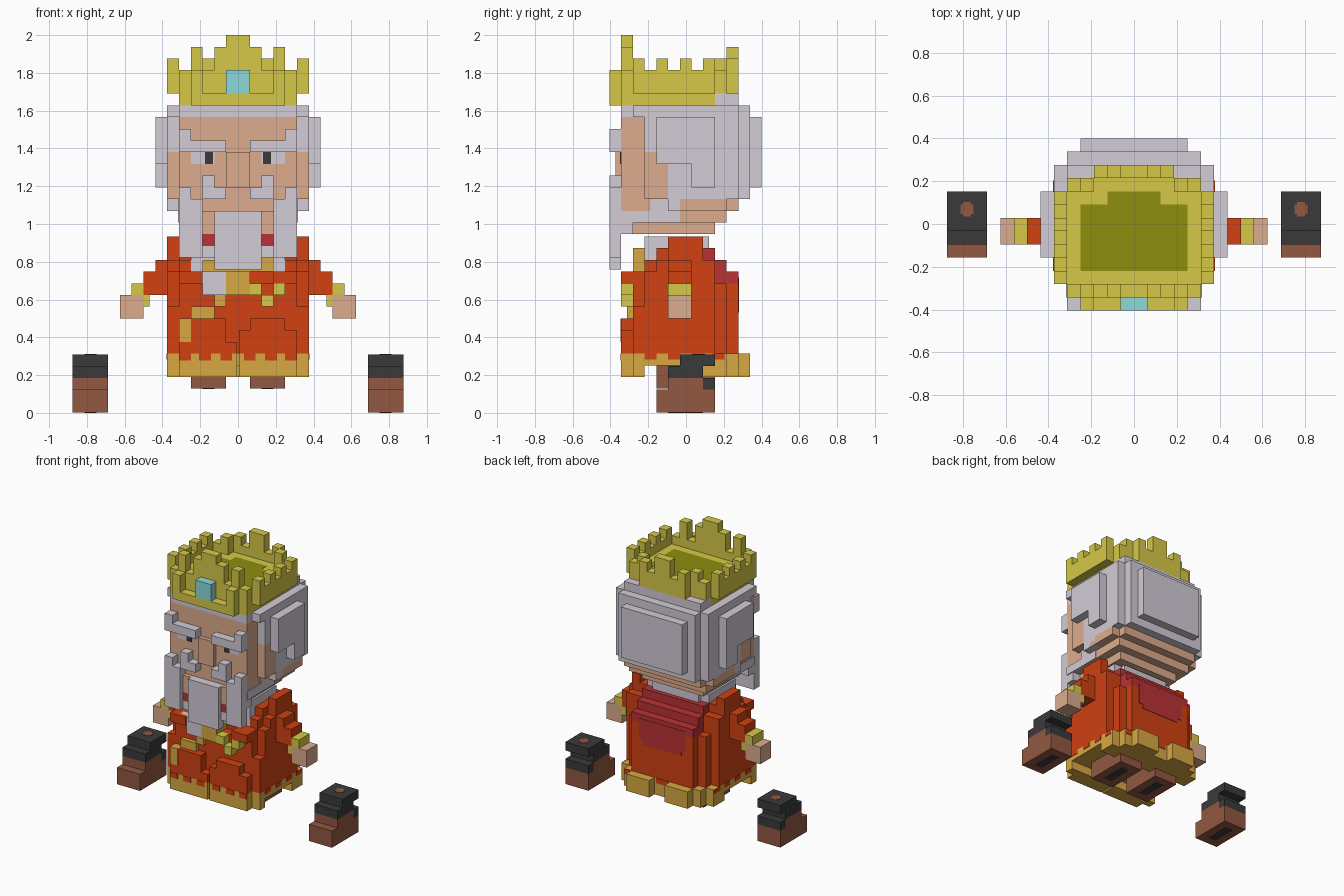
import bpy, bmesh
from mathutils import Vector

if "Cube" in bpy.data.objects:
    bpy.data.objects.remove(bpy.data.objects["Cube"])

VX, V = 0.0625, 0.062       # block size across, and in depth and height
Y0 = -0.405                 # front-most block plane
BODY, HEAD = 0.004, 0.016   # height offsets of the two groups


def srgb(c):
    return tuple((v / 255 / 12.92) if v / 255 < 0.04 else ((v / 255 + 0.055) / 1.055) ** 2.4 for v in c) + (1,)


def material(name, rgb):
    m = bpy.data.materials.new(name)
    m.use_nodes = True
    m.diffuse_color = srgb(rgb)
    m.node_tree.nodes["Principled BSDF"].inputs["Base Color"].default_value = m.diffuse_color
    return m


YELLOW = material("crown_yellow", (214, 201, 72))
OLIVE = material("olive", (142, 142, 16))
GEM = material("gem_blue", (141, 217, 217))
GREY = material("hair_grey", (211, 204, 214))
SKIN = material("skin", (220, 172, 141))
RED = material("robe_red", (209, 65, 18))
CRIMSON = material("cape_crimson", (186, 50, 54))
GOLD = material("trim_gold", (216, 169, 66))
BLACK = material("black", (58, 58, 58))
BROWN = material("boot_brown", (146, 88, 66))


def part(name, mat, boxes, dz=BODY, mirror=False):
    """Blocks (x0, x1, y0, y1, z0, z1) in block units, optionally mirrored in x."""
    bm = bmesh.new()
    for x0, x1, y0, y1, z0, z1 in boxes:
        spans = [(x0, x1), (-x1, -x0)] if mirror else [(x0, x1)]
        for a, b in spans:
            for v in bmesh.ops.create_cube(bm, size=1)["verts"]:
                v.co = Vector((((a + b) / 2 + v.co.x * (b - a)) * VX,
                               ((y0 + y1) / 2 + v.co.y * (y1 - y0)) * V + Y0,
                               ((z0 + z1) / 2 + v.co.z * (z1 - z0)) * V + dz))
    me = bpy.data.meshes.new(name)
    bm.to_mesh(me)
    bm.free()
    me.materials.append(mat)
    bpy.context.collection.objects.link(bpy.data.objects.new(name, me))


# Crown: stepped ring wall, floor and teeth
part("crown_band", YELLOW, [(-5, 5, 1, 2, 26, 29), (-4, 4, 0, 1, 26, 27), (-5, 5, 2, 9, 26, 28),
                            (-3, 3, 9, 10, 27, 28), (-3, 3, 10, 11, 27, 29)], HEAD)
part("crown_sides", YELLOW, [(5, 6, 2, 9, 27, 29), (3, 5, 9, 10, 27, 29), (3, 4, 0, 1, 27, 29)], HEAD, True)
part("crown_teeth_side", YELLOW, [(5, 6, y, y + 1, 29, 30) for y in (2, 4, 6, 8)], HEAD, True)
part("crown_teeth", YELLOW, [(0, 1, 1, 2, 29, 32), (1, 2, 1, 2, 29, 31), (3, 4, 1, 2, 29, 31),
                             (3, 4, 9, 10, 29, 30), (2, 3, 10, 11, 29, 30), (0, 1, 10, 11, 29, 31)], HEAD, True)
part("crown_lining", OLIVE, [(-4, 4, 3, 8, 27.9, 28.04), (-2, 2, 8, 9, 27.9, 28.04)], HEAD)
part("crown_gem", GEM, [(-1, 1, 0, 1, 27, 29)], HEAD)

# Head: skin
part("face", SKIN, [(-5, 5, 1, 10, 16, 25), (-1, 1, 0.5, 1, 19, 22), (-5, 5, 6, 11, 17, 18),
                    (-4, 4, 6, 10, 16, 17), (-4, 4, 2, 9, 15, 16)], HEAD)
part("cheeks", SKIN, [(5, 6, 3, 5, 18, 22), (5, 6, 6, 10, 17, 18)], HEAD, True)

# Head: hair
part("hair_back", GREY, [(-5, 5, 1, 2, 25, 26), (-6, 6, 2, 11, 25, 26), (-5, 5, 10, 12, 18, 26),
                         (-4, 4, 12, 13, 19, 25), (-5, 5, 9, 11, 26, 27)], HEAD)
part("hair_sides", GREY, [(5, 6, 3, 11, 22, 25), (5, 6, 7, 11, 18, 22), (6, 7, 4, 9, 21, 25),
                          (6, 7, 7, 9, 19, 21), (5, 6, 5, 7, 17, 22), (4.5, 5.1, 3.5, 6, 17, 18)], HEAD, True)

# Eyebrows, eyes and mouth
part("eyebrows", GREY, [(4, 5, 0, 1, 23, 24), (1, 5, 0, 1, 22, 23)], HEAD, True)
part("eye_whites", GREY, [(2, 4, 0.94, 1.1, 21, 22)], HEAD, True)
part("pupils", BLACK, [(2.1, 2.8, 0.88, 1.1, 21, 22)], HEAD, True)
part("mouth", CRIMSON, [(2, 3, 0.5, 1, 14, 15)], HEAD, True)
part("mouth_skin", SKIN, [(2, 3, 0.5, 1, 15, 17)], HEAD, True)

# Beard
part("moustache", GREY, [(2, 3, 0, 1, 19, 20), (1, 3, 0, 1, 18, 19), (3, 5, 0, 1, 13, 18),
                         (4, 5, 0, 1, 18, 19), (3, 5, 1, 2, 15, 17), (4.5, 5.1, 1, 6, 16, 17)], HEAD, True)
part("chin_beard", GREY, [(-2, 2, 0, 1, 12, 17), (-3, 3, 0.5, 1, 13, 14)], HEAD)
part("beard_tail", GREY, [(-4, -1, 1.2, 2.1, 11, 12), (-3, -1, 1.2, 2.1, 10, 11)])
part("neck_cloth", GREY, [(-4, 4, 3, 8, 12, 15), (-3, 3, 8, 8.5, 13.9, 15)])

# Robe
part("robe", RED, [(-5, 5, 2, 10, 5, 11), (-4, 4, 10, 11, 5, 11), (-6, 6, 3, 9, 5, 12), (-5, 5, 3, 9, 11, 13),
                   (-5, -0.1, 1, 2, 5, 6), (-5, -1, 1, 2, 6, 8), (0.1, 5, 1, 2, 5, 7), (1, 4, 1, 2, 7, 8)])
part("robe_sides", RED, [(5, 6, 2, 9, 5, 9), (5, 6, 4, 9, 12, 13), (5, 6, 5, 8, 13, 15), (4, 5, 4, 8, 13, 14),
                         (3, 5, 1, 2, 11, 12), (3, 5, 2, 3, 11, 12)], BODY, True)
part("cape", CRIMSON, [(-4, 4, 8, 9, 13, 14), (-4, 4, 9, 10, 11, 13), (-4, 4, 10, 11, 11, 12),
                       (-3, 3, 10.9, 11.05, 9, 11.5), (-2.5, 2.5, 10.9, 11.05, 8.5, 9)])

# Hem with scalloped upper edge
part("hem", GOLD, [(-5, -0.1, 1, 3, 3, 5), (0.1, 5, 1, 3, 3, 5), (-6, 6, 3, 8, 4, 5),
                   (-6, 6, 8, 10, 3, 5), (-5, 5, 10, 11, 3, 5), (-4, -1, 11, 12, 3, 5), (1, 4, 11, 12, 3, 5)])
part("hem_corners", GOLD, [(5, 6, 2, 3, 3, 5)], BODY, True)
part("scallops_front", RED, [(x, x + 1, 0.95, 1.1, 4.4, 5) for x in (0.5, 2.3, 4)], BODY, True)
part("scallops_side", RED, [(5.9, 6.05, y, y + 1, 4.5, 5) for y in (3, 5, 7, 8.8)], BODY, True)
part("scallops_back", RED, [(-0.8, 0.8, 10.9, 11.05, 4.4, 5), (4.1, 4.9, 10.9, 11.05, 4.4, 5)])

# Chest trim and clasps
part("collar_trim", GOLD, [(-3, -1, 2, 3, 12, 13), (1, 3, 2, 3, 12, 14), (-1, 1, 1.1, 3, 10, 12),
                           (-1, 1, 2, 3, 12, 13), (-4, -2, 1.5, 2.1, 8, 9), (-2, -1, 1.5, 2.1, 9, 10),
                           (-5, -4, 0.95, 2, 6, 8)])
part("clasps", YELLOW, [(1, 2, 1, 2, 10, 11), (2, 3, 1, 2, 9, 10), (3, 4, 1, 2, 10, 11)])

# Arms
part("sleeves", RED, [(6, 7, 5, 7, 10, 13), (7, 8, 5, 7, 10, 12)], BODY, True)
part("cuffs", YELLOW, [(8, 9, 5, 7, 10, 11), (7.5, 8, 5, 7, 9, 10)], BODY, True)
part("hands", SKIN, [(8, 10, 5, 7, 8, 10)], BODY, True)

# Legs and soles
part("legs", BROWN, [(1, 4, 4, 9, 2, 3), (1, 4, 4, 8, 3, 4)], BODY, True)
part("leg_soles", BLACK, [(2, 3, 5, 8, 1.98, 2.1)], BODY, True)

# Separate boots
part("boots", BROWN, [(11, 14, 4, 9, 0.02, 2), (11, 14, 5, 8, 2, 3)], 0, True)
part("boot_cuffs", BLACK, [(11, 14, 6, 9, 4, 5), (11, 14, 5, 8, 3, 4), (11, 14, 8, 9, 2, 3)], 0, True)
part("boot_soles", BLACK, [(12, 13, 5, 8, 0, 0.1)], 0, True)
part("boot_openings", BROWN, [(12, 13, 7.3, 8, 4.95, 5.04), (12.2, 12.8, 7.1, 8.2, 4.95, 5.035)], 0, True)
